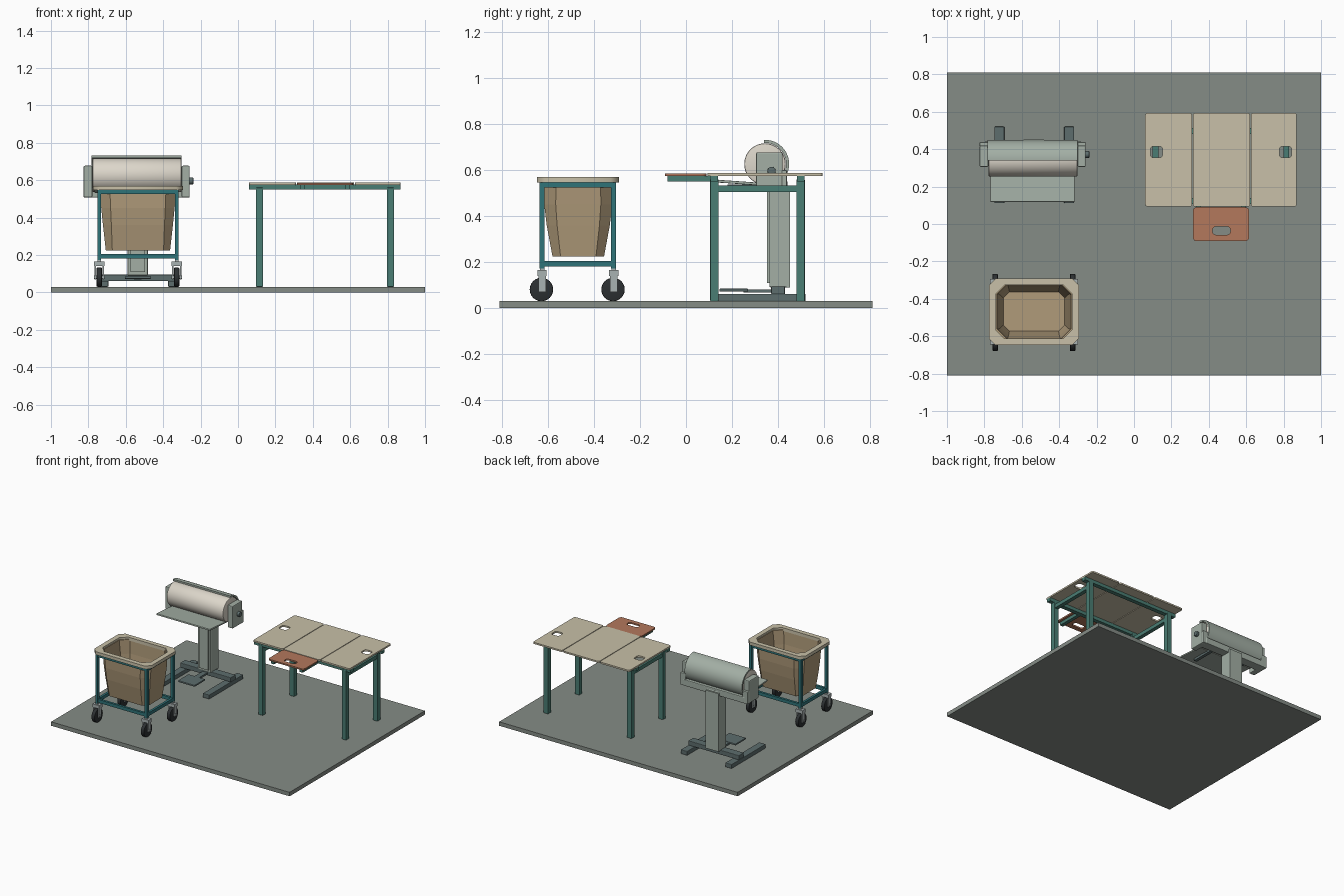
import bpy, bmesh, math
from mathutils import Matrix, Vector

if "Cube" in bpy.data.objects:
    bpy.data.objects.remove(bpy.data.objects["Cube"])


def mat(name, hexcol):
    m = bpy.data.materials.new(name)
    rgb = [int(hexcol[i:i + 2], 16) / 255 for i in (0, 2, 4)]
    m.diffuse_color = [((c + 0.055) / 1.055) ** 2.4 for c in rgb] + [1]
    m.use_nodes = True
    m.node_tree.nodes["Principled BSDF"].inputs["Base Color"].default_value = m.diffuse_color
    return m


FLOOR = mat("floor_grey", "858c86")
CREAM = mat("cream", "c8c0a8")
CLOTH = mat("roll_cloth", "dcd6ca")
TEAL = mat("teal", "2f7378")
GREEN = mat("green_steel", "4a7d73")
CLAY = mat("clay", "b3785c")
SHELL = mat("enamel", "a3afa5")
DARK = mat("dark_steel", "5d6d6d")
CANVAS = mat("canvas", "b09b7a")
RUBBER = mat("rubber", "2c3032")
STEEL = mat("steel", "a9b2b2")


def finish(bm, name, m, smooth=False):
    bmesh.ops.recalc_face_normals(bm, faces=bm.faces)
    me = bpy.data.meshes.new(name)
    bm.to_mesh(me)
    bm.free()
    me.materials.append(m)
    ob = bpy.data.objects.new(name, me)
    bpy.context.collection.objects.link(ob)
    if smooth:
        bpy.context.view_layer.objects.active = ob
        bpy.ops.object.select_all(action='DESELECT')
        ob.select_set(True)
        bpy.ops.object.shade_smooth_by_angle(angle=math.radians(35))
    return ob


def box(name, x, y, z, m, bevel=0.0):
    """Box given by (min, max) on each axis."""
    bm = bmesh.new()
    size = [b - a for a, b in (x, y, z)]
    mid = [(a + b) / 2 for a, b in (x, y, z)]
    bmesh.ops.create_cube(bm, size=1, matrix=Matrix.Translation(mid) @ Matrix.Diagonal((*size, 1)))
    if bevel:
        bmesh.ops.bevel(bm, geom=bm.edges[:], offset=bevel, segments=2, affect='EDGES', profile=0.5)
    return finish(bm, name, m)


def x_cylinder(name, c, r, length, m, bevel=0.0, n=40):
    bm = bmesh.new()
    bmesh.ops.create_cone(bm, cap_ends=True, segments=n, radius1=r, radius2=r, depth=length,
                          matrix=Matrix.Translation(c) @ Matrix.Rotation(math.pi / 2, 4, 'Y'))
    if bevel:
        rims = [e for e in bm.edges if abs(e.verts[0].co.x - e.verts[1].co.x) < 1e-5]
        bmesh.ops.bevel(bm, geom=rims, offset=bevel, segments=2, affect='EDGES', profile=0.5)
    return finish(bm, name, m, True)


def corner_rect(x, y, r, seg):
    """Rectangle outline with rounded (seg > 1) or chamfered (seg = 1) corners."""
    pts = []
    for i, (cx, cy) in enumerate(((x[1] - r, y[1] - r), (x[0] + r, y[1] - r),
                                  (x[0] + r, y[0] + r), (x[1] - r, y[0] + r))):
        for k in range(seg + 1):
            a = math.pi / 2 * (i + k / seg)
            pts.append((cx + r * math.cos(a), cy + r * math.sin(a)))
    return pts


def plate(name, outlines, z, m):
    """Flat plate; outlines after the first are holes."""
    cu = bpy.data.curves.new(name, 'CURVE')
    cu.dimensions, cu.fill_mode = '2D', 'BOTH'
    cu.extrude = (z[1] - z[0]) / 2
    for pts in outlines:
        sp = cu.splines.new('POLY')
        sp.points.add(len(pts) - 1)
        for p, q in zip(sp.points, pts):
            p.co = (*q, 0, 1)
        sp.use_cyclic_u = True
    cu.materials.append(m)
    ob = bpy.data.objects.new(name, cu)
    ob.location.z = (z[0] + z[1]) / 2
    bpy.context.collection.objects.link(ob)
    bpy.ops.object.select_all(action='DESELECT')
    bpy.context.view_layer.objects.active = ob
    ob.select_set(True)
    bpy.ops.object.convert(target='MESH')
    return ob


def loft(name, rings, m, smooth=False):
    bm = bmesh.new()
    rows = [[bm.verts.new(p) for p in ring] for ring in rings]
    n = len(rows[0])
    for a, b in zip(rows, rows[1:]):
        for i in range(n):
            bm.faces.new((a[i], a[(i + 1) % n], b[(i + 1) % n], b[i]))
    bm.faces.new(rows[0])
    bm.faces.new(rows[-1])
    return finish(bm, name, m, smooth)


# Floor slab
box("floor_slab", (-1, 1), (-0.81, 0.81), (0, 0.03), FLOOR)

# Folding table: three top panels, two with hand holes
TOP = (0.575, 0.587)
for name, x, hole in (("left", (0.06, 0.31), 0.12), ("middle", (0.315, 0.62), None), ("right", (0.625, 0.87), 0.81)):
    outlines = [corner_rect(x, (0.093, 0.593), 0.012, 4)]
    if hole:
        outlines.append(corner_rect((hole - 0.032, hole + 0.032), (0.355, 0.415), 0.015, 5))
    plate(f"table_panel_{name}", outlines, TOP, CREAM)

# Pull-out leaf and its slide arms
plate("pull_out_leaf", [corner_rect((0.315, 0.615), (-0.092, 0.09), 0.02, 4),
                        corner_rect((0.42, 0.515), (-0.058, -0.014), 0.018, 5)], (0.574, 0.585), CLAY)
for i, x in enumerate((0.345, 0.585)):
    box(f"leaf_slide_{i}", (x - 0.013, x + 0.013), (-0.08, 0.11), (0.55, 0.574), GREEN)

# Table frame
for i, x in enumerate((0.115, 0.815)):
    for j, y in enumerate((0.123, 0.498)):
        box(f"table_leg_{i}{j}", (x - 0.019, x + 0.019), (y - 0.018, y + 0.018), (0.03, 0.56), GREEN, 0.003)
    box(f"table_side_rail_{i}", (x - 0.015, x + 0.015), (0.123, 0.498), (0.505, 0.533), GREEN)
for n, y in (("front", 0.123), ("back", 0.498)):
    box(f"table_{n}_rail", (0.06, 0.87), (y - 0.016, y + 0.016), (0.55, 0.576), GREEN)

# Roller ironer stand
for i, x in enumerate((-0.72, -0.347)):
    box(f"ironer_foot_{i}", (x - 0.027, x + 0.027), (0.112, 0.52), (0.03, 0.062), DARK, 0.004)
box("ironer_cross_bar", (-0.745, -0.32), (0.37, 0.43), (0.06, 0.095), DARK, 0.004)
box("ironer_column", (-0.59, -0.482), (0.362, 0.442), (0.09, 0.54), SHELL, 0.006)
box("column_front_cover", (-0.575, -0.497), (0.352, 0.364), (0.11, 0.52), SHELL)
box("column_back_cover", (-0.59, -0.482), (0.436, 0.452), (0.09, 0.53), SHELL)
box("foot_pedal", (-0.605, -0.465), (0.145, 0.27), (0.072, 0.085), DARK, 0.004)
box("pedal_arm", (-0.555, -0.515), (0.25, 0.38), (0.068, 0.082), DARK)

# Ironer head: roll, curved hood, beam and end housings
RC = (0.343, 0.626)
x_cylinder("ironer_roll", (-0.54, *RC), 0.09, 0.475, CLOTH, 0.006, 48)
angles = [math.radians(92 - 5.5 * k) for k in range(25)]
arc = [(RC[0] + r * math.cos(a), RC[1] + r * math.sin(a))
       for r, seq in ((0.105, angles), (0.092, angles[::-1])) for a in seq]
loft("ironer_hood", [[(x, *p) for p in arc] for x in (-0.783, -0.302)], SHELL, True)
box("ironer_back_beam", (-0.8, -0.28), (0.37, 0.44), (0.507, 0.555), SHELL, 0.005)
for n, x in (("left", (-0.825, -0.779)), ("right", (-0.301, -0.258))):
    box(f"end_housing_{n}", x, (0.305, 0.42), (0.507, 0.677), SHELL, 0.006)
    box(f"end_housing_rear_{n}", x, (0.415, 0.438), (0.507, 0.6), SHELL, 0.004)
x_cylinder("control_knob", (-0.25, 0.372, 0.596), 0.018, 0.022, DARK, 0.002, 20)

# Feed shelf and brackets
shelf = box("feed_shelf", (-0.768, -0.318), (0.118, 0.33), (-0.006, 0.006), SHELL, 0.003)
shelf.matrix_world = Matrix.Translation((0, 0.118, 0.553)) @ Matrix.Rotation(-0.07, 4, 'X') @ Matrix.Translation((0, -0.118, 0))
for i, x in enumerate((-0.68, -0.4)):
    box(f"shelf_bracket_{i}", (x - 0.012, x + 0.012), (0.18, 0.38), (0.52, 0.537), DARK)

# Laundry cart: rim and canvas bag
plate("cart_rim", [corner_rect((-0.775, -0.295), (-0.648, -0.292), 0.035, 1),
                   corner_rect((-0.738, -0.332), (-0.612, -0.327), 0.045, 1)], (0.546, 0.57), CREAM)


def bag_ring(z, hx, hy, ch):
    return [(px, py, z) for px, py in corner_rect((-0.535 - hx, -0.535 + hx), (-0.468 - hy, -0.468 + hy), ch, 1)]


loft("cart_bag", [bag_ring(*r) for r in (
    (0.225, 0.172, 0.112, 0.035), (0.36, 0.187, 0.137, 0.045), (0.45, 0.196, 0.148, 0.05),
    (0.555, 0.205, 0.152, 0.055), (0.555, 0.198, 0.145, 0.053), (0.45, 0.188, 0.141, 0.048),
    (0.36, 0.179, 0.130, 0.043), (0.233, 0.164, 0.105, 0.033))], CANVAS)

# Cart frame
CX, CY = (-0.742, -0.328), (-0.625, -0.314)
for n, z in (("upper", (0.525, 0.548)), ("lower", (0.18, 0.205))):
    for i in range(2):
        box(f"cart_{n}_rail_x{i}", (CX[0], CX[1]), (CY[i] - 0.009, CY[i] + 0.009), z, TEAL)
        box(f"cart_{n}_rail_y{i}", (CX[i] - 0.009, CX[i] + 0.009), (CY[0], CY[1]), z, TEAL)

# Cart posts and casters
for i, x in enumerate(CX):
    for j, y in enumerate(CY):
        t = f"{i}{j}"
        box(f"cart_post_{t}", (x - 0.01, x + 0.01), (y - 0.011, y + 0.011), (0.172, 0.55), TEAL)
        box(f"caster_stem_{t}", (x - 0.01, x + 0.01), (y - 0.01, y + 0.01), (0.145, 0.18), STEEL)
        box(f"caster_crown_{t}", (x - 0.028, x + 0.028), (y - 0.02, y + 0.02), (0.14, 0.165), STEEL)
        for s in (-1, 1):
            box(f"caster_fork_{t}_{s + 1}", (x + s * 0.021 - 0.004, x + s * 0.021 + 0.004),
                (y - 0.016, y + 0.016), (0.07, 0.145), STEEL)
        x_cylinder(f"caster_wheel_{t}", (x, y - 0.003, 0.081), 0.051, 0.028, RUBBER, 0.004, 24)
        x_cylinder(f"caster_axle_{t}", (x, y - 0.003, 0.081), 0.009, 0.056, STEEL, 0, 12)
